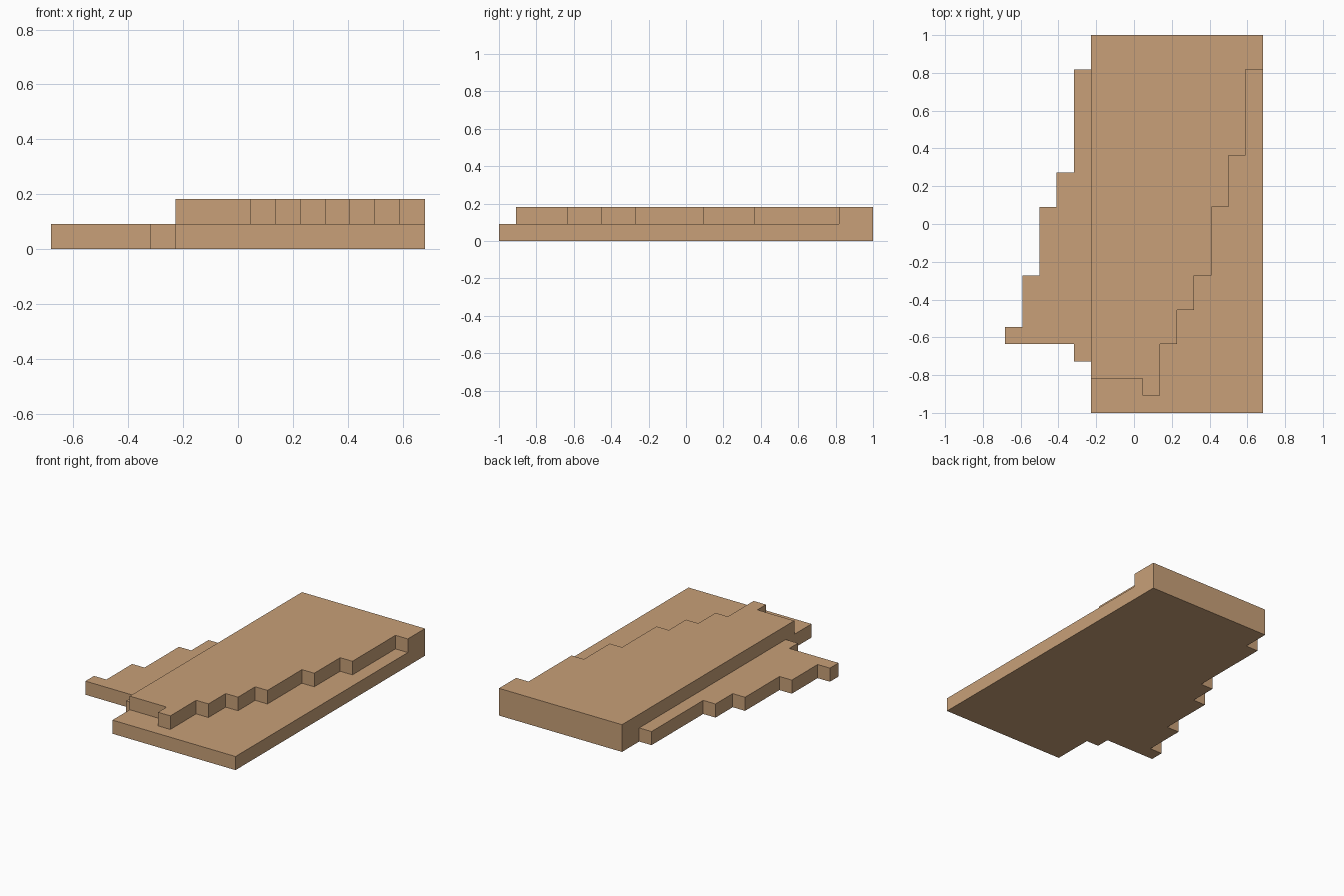
import bpy, bmesh

if "Cube" in bpy.data.objects:
    bpy.data.objects.remove(bpy.data.objects["Cube"])

U = 1 / 11  # one grid step of the stepped outline

wood = bpy.data.materials.new("light_wood")
wood.diffuse_color = (0.578, 0.352, 0.188, 1)
wood.use_nodes = True
wood.node_tree.nodes["Principled BSDF"].inputs["Base Color"].default_value = wood.diffuse_color


def slab(name, outline, level, keep_bottom):
    """Extrude a counter-clockwise outline (in grid steps) one step high."""
    bm = bmesh.new()
    low, high = ([bm.verts.new(((x - 7.5) * U, (y - 11) * U, z * U))
                  for x, y in outline] for z in (level, level + 1))
    n = len(outline)
    for i in range(n):
        j = (i + 1) % n
        bm.faces.new((low[i], low[j], high[j], high[i]))
    bm.faces.new(high)
    if keep_bottom:
        bm.faces.new(low[::-1])
    mesh = bpy.data.meshes.new(name)
    bm.to_mesh(mesh)
    bm.free()
    mesh.materials.append(wood)
    obj = bpy.data.objects.new(name, mesh)
    bpy.context.collection.objects.link(obj)
    return obj


# Base layer: straight plate with a stepped wing on the left
slab("lower_plate", [
    (5, 0), (15, 0), (15, 22), (5, 22), (5, 20), (4, 20), (4, 14), (3, 14),
    (3, 12), (2, 12), (2, 8), (1, 8), (1, 5), (0, 5), (0, 4), (4, 4),
    (4, 3), (5, 3)], 0, True)

# Upper layer: stepped along its right side, resting on the base
slab("upper_plate", [
    (5, 2), (8, 2), (8, 1), (9, 1), (9, 4), (10, 4), (10, 6), (11, 6),
    (11, 8), (12, 8), (12, 12), (13, 12), (13, 15), (14, 15), (14, 20),
    (15, 20), (15, 22), (5, 22)], 1, False)
